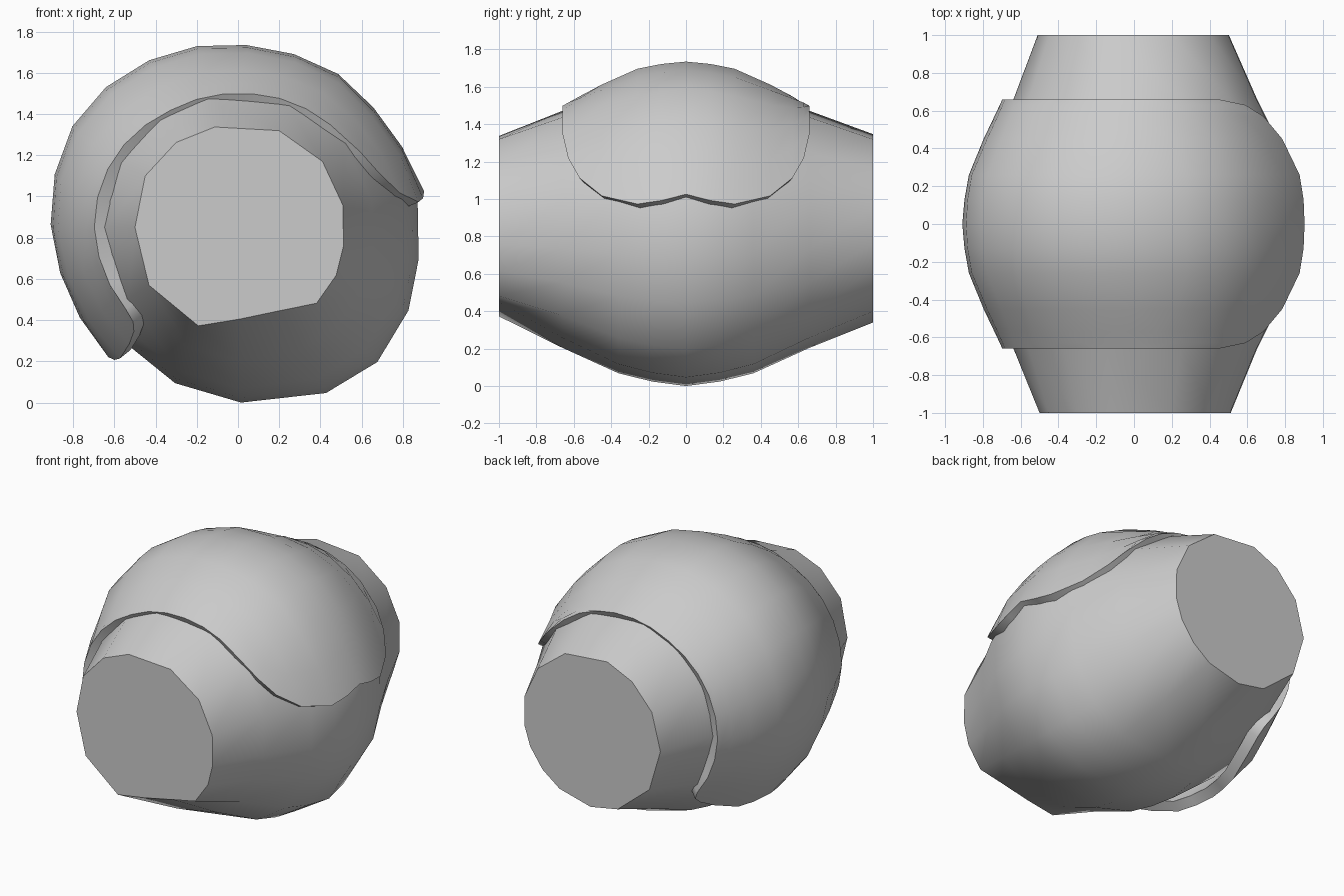
import bpy, bmesh, math

if "Cube" in bpy.data.objects:
    bpy.data.objects.remove(bpy.data.objects["Cube"], do_unlink=True)

CENTRE_Z = 0.85

grey = bpy.data.materials.new("plain grey")
grey.use_nodes = True
grey.diffuse_color = (0.6, 0.6, 0.6, 1)
grey.node_tree.nodes["Principled BSDF"].inputs["Base Color"].default_value = (0.6, 0.6, 0.6, 1)


def lerp_table(table, x):
    """Piecewise linear lookup in (x, value) pairs."""
    if x <= table[0][0]:
        return table[0][1]
    for (x0, v0), (x1, v1) in zip(table, table[1:]):
        if x <= x1:
            return v0 + (v1 - v0) * (x - x0) / (x1 - x0)
    return table[-1][1]


def polar(angle, radius, y):
    a = math.radians(angle)
    return (radius * math.cos(a), y, CENTRE_Z + radius * math.sin(a))


def loft(name, rows, closed, thickness=0):
    """Skin rows of points; closed rows get end caps, open ones a thickness."""
    bm = bmesh.new()
    rings = [[bm.verts.new(p) for p in row] for row in rows]
    n = len(rings[0])
    for a, b in zip(rings, rings[1:]):
        for i in range(n if closed else n - 1):
            j = (i + 1) % n
            bm.faces.new((a[i], a[j], b[j], b[i]))
    if closed:
        bm.faces.new(rings[0])
        bm.faces.new(rings[-1])
    bmesh.ops.recalc_face_normals(bm, faces=bm.faces)
    # An open skin must face away from the axis
    if not closed:
        f = min(bm.faces, key=lambda f: abs(f.calc_center_median().y))
        c = f.calc_center_median()
        if f.normal.x * c.x + f.normal.z * (c.z - CENTRE_Z) < 0:
            bmesh.ops.reverse_faces(bm, faces=bm.faces)
    mesh = bpy.data.meshes.new(name)
    bm.to_mesh(mesh)
    bm.free()
    mesh.materials.append(grey)
    ob = bpy.data.objects.new(name, mesh)
    bpy.context.collection.objects.link(ob)
    bpy.ops.object.select_all(action='DESELECT')
    ob.select_set(True)
    bpy.context.view_layer.objects.active = ob
    if thickness:
        mod = ob.modifiers.new("thickness", 'SOLIDIFY')
        mod.thickness = thickness
        mod.offset = -1
        bpy.ops.object.modifier_apply(modifier=mod.name)
    bpy.ops.object.shade_smooth_by_angle(angle=math.radians(45))
    return ob


# Barrel body: angle, front end radius, middle radius
SPOKES = [(12, .52, .89), (38, .52, .86), (67, .51, .83), (103, .50, .83),
          (126, .51, .83), (151, .515, .83), (180, .50, .83), (213, .515, .82),
          (248, .515, .815), (271, .445, .85), (298, .455, .91),
          (316, .53, .94), (334, .53, .92), (350, .52, .89)]
BULGE = [(0, 1), (.18, .93), (.36, .8), (.66, .4), (1, 0)]

rows = []
for y in (-1, -.66, -.36, -.18, 0, .18, .36, .66, 1):
    f = lerp_table(BULGE, abs(y))
    row = []
    for angle, front, middle in SPOKES:
        end = front if y == -1 else .51
        row.append(polar(angle, end + (middle - end) * f, y))
    rows.append(row)
loft("barrel_body", rows, True)

# Curved cover: outer radius by angle along the middle and along the rims
MIDDLE = [(11, .92), (34, .87), (54, .89), (82, .88), (101, .90), (125, .926),
          (144, .946), (160, .93), (183, .905), (203, .88), (222, .89)]
RIM = [(12, .70), (48, .67), (88, .65), (119, .655), (150, .69), (176, .70), (222, .67)]
ROUND = [(0, 1), (.13, .95), (.3, .81), (.66, 0)]
# Scalloped lower edges: distance from middle, start angle, end angle
SCALLOP = [(0, 11, 225), (.13, 9, 227), (.26, 8, 228), (.45, 12, 227),
           (.57, 21, 225), (.63, 32, 222), (.66, 48, 216)]

half = [(y, a, b) for y, a, b in SCALLOP]
columns = [(-y, a, b) for y, a, b in reversed(half[1:])] + half
STEPS = 14
rows = []
for y, start, end in columns:
    f = lerp_table(ROUND, abs(y))
    row = []
    for i in range(STEPS + 1):
        angle = start + (end - start) * i / STEPS
        rim, middle = lerp_table(RIM, angle), lerp_table(MIDDLE, angle)
        row.append(polar(angle, rim + (middle - rim) * f, y))
    rows.append(row)
loft("curved_cover", rows, False, thickness=0.07)
